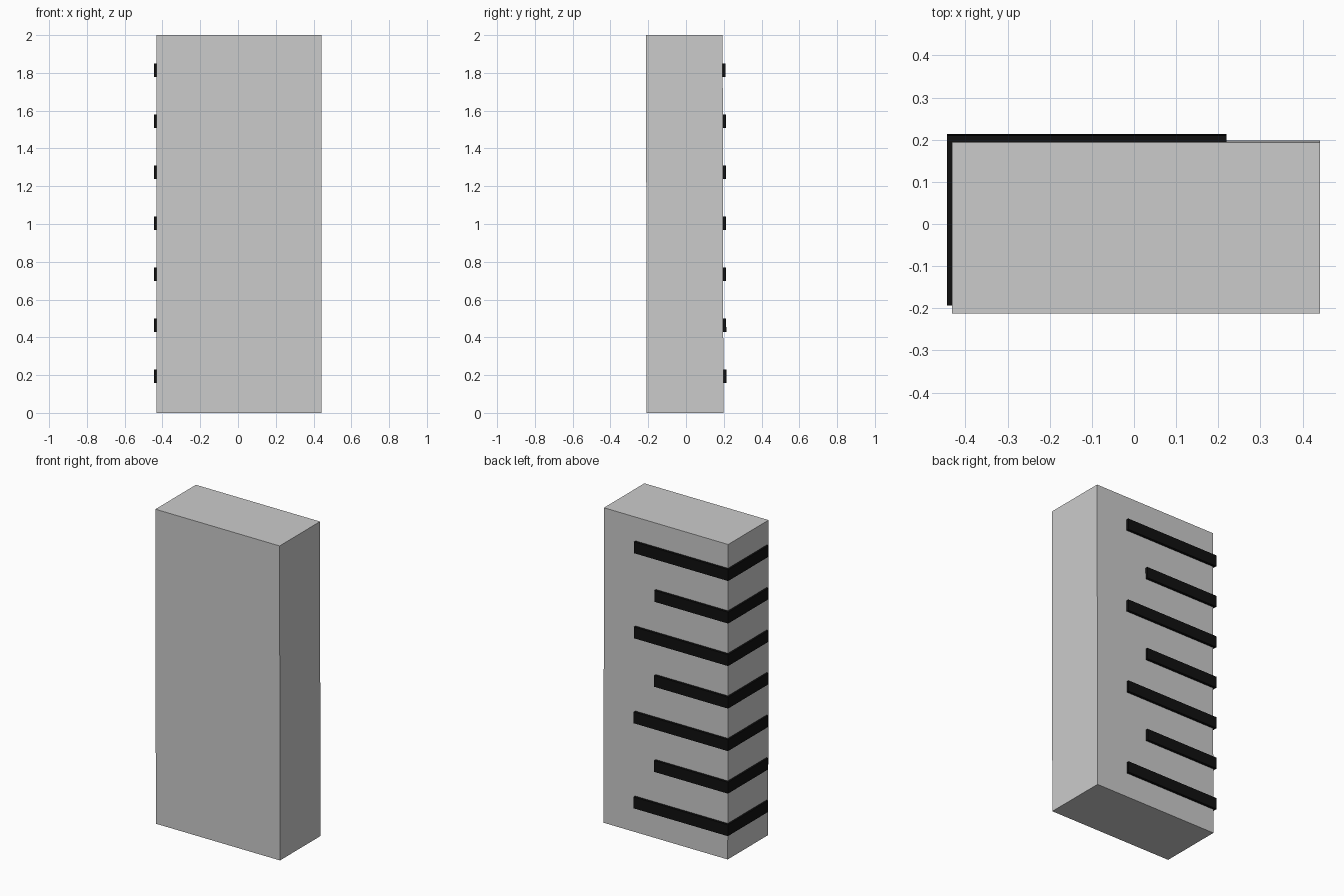
import bpy, bmesh

if "Cube" in bpy.data.objects:
    bpy.data.objects.remove(bpy.data.objects["Cube"])


def lean(z):
    # The slab tips very slightly toward the front as it rises
    return -0.002 * z


def prism(name, outline, z0, z1, mat=None):
    bm = bmesh.new()
    face = bm.faces.new([bm.verts.new((x, y, z0)) for x, y in outline])
    ext = bmesh.ops.extrude_face_region(bm, geom=[face])
    top = [v for v in ext["geom"] if isinstance(v, bmesh.types.BMVert)]
    bmesh.ops.translate(bm, verts=top, vec=(0, 0, z1 - z0))
    for v in bm.verts:
        v.co.y += lean(v.co.z)
    bmesh.ops.recalc_face_normals(bm, faces=bm.faces)
    mesh = bpy.data.meshes.new(name)
    bm.to_mesh(mesh)
    bm.free()
    obj = bpy.data.objects.new(name, mesh)
    bpy.context.collection.objects.link(obj)
    if mat:
        mesh.materials.append(mat)
    return obj


black = bpy.data.materials.new("black_marking")
black.diffuse_color = (0.005, 0.005, 0.005, 1)
black.use_nodes = True
black.node_tree.nodes["Principled BSDF"].inputs["Base Color"].default_value = black.diffuse_color

# Plain upright slab
LEFT, RIGHT, FRONT, BACK = -0.432, 0.441, -0.208, 0.198
prism("slab", [(LEFT, FRONT), (RIGHT, FRONT), (RIGHT, BACK), (LEFT, BACK)], 0, 2)

# L-shaped bars wrapping the back left corner, alternating long and short
OUT_X, OUT_Y, FRONT_END = -0.444, 0.214, -0.19
for i in range(7):
    end = 0.219 if i % 2 == 0 else 0.075
    z = 0.193 + 0.27 * i
    outline = [(OUT_X, FRONT_END), (LEFT, FRONT_END), (LEFT, BACK),
               (end, BACK), (end, OUT_Y), (OUT_X, OUT_Y)]
    prism(f"wrap_bar_{i + 1}", outline, z - 0.036, z + 0.036, black)
